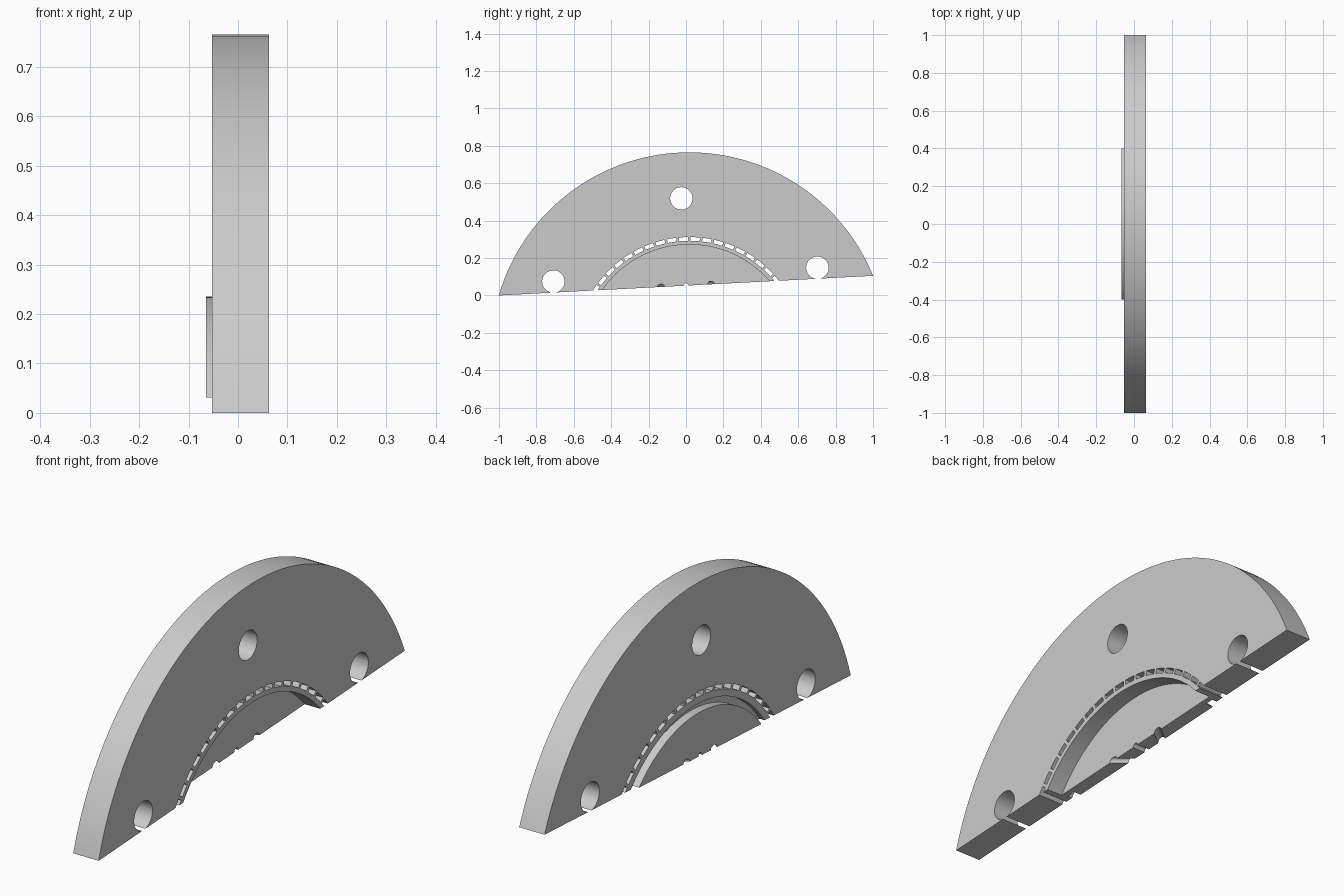
import bpy, bmesh
from math import sin, cos, pi, radians
from mathutils import Matrix

cube = bpy.data.objects.get("Cube")
if cube:
    bpy.data.objects.remove(cube, do_unlink=True)

CHORD = 0.349          # height of the flat cut above the arc centre
SEGMENTS = 180

grey = bpy.data.materials.new("plain_grey")
grey.use_nodes = True
grey.diffuse_color = (0.6, 0.6, 0.6, 1)
grey.node_tree.nodes["Principled BSDF"].inputs["Base Color"].default_value = (0.6, 0.6, 0.6, 1)


def make_object(name, bm):
    bmesh.ops.recalc_face_normals(bm, faces=bm.faces)
    mesh = bpy.data.meshes.new(name)
    bm.to_mesh(mesh)
    bm.free()
    mesh.materials.append(grey)
    obj = bpy.data.objects.new(name, mesh)
    bpy.context.collection.objects.link(obj)
    return obj


def polar(x, r, a):
    """Point at angle a from the upward direction, around the x axis."""
    return (x, r * sin(a), r * cos(a))


def lathe(bm, profile):
    """Spin a (radius, x) profile around x, closing it with flat discs."""
    rings = [[bm.verts.new(polar(x, r, 2 * pi * i / SEGMENTS)) for i in range(SEGMENTS)]
             for r, x in profile]
    for a, b in zip(rings, rings[1:]):
        for i in range(SEGMENTS):
            j = (i + 1) % SEGMENTS
            bm.faces.new((a[i], a[j], b[j], b[i]))
    bm.faces.new(rings[0])
    bm.faces.new(rings[-1])


def add_drill(bm, radius, x, y, z, depth, tilt=0):
    m = (Matrix.Translation((x, y, z)) @ Matrix.Rotation(tilt, 4, 'Z')
         @ Matrix.Rotation(pi / 2, 4, 'Y'))
    bmesh.ops.create_cone(bm, cap_ends=True, segments=40, radius1=radius,
                          radius2=radius, depth=depth, matrix=m)


def add_slot(bm, r0, r1, a0, a1, steps=4):
    """Curved block that cuts one dash of the perforated ring."""
    angles = [a0 + (a1 - a0) * i / steps for i in range(steps + 1)]
    outline = [(r1, a) for a in angles] + [(r0, a) for a in reversed(angles)]
    back, front = [[bm.verts.new(polar(x, r, a)) for r, a in outline] for x in (-0.2, 0.2)]
    n = len(outline)
    bm.faces.new(back)
    bm.faces.new(front)
    for i in range(n):
        j = (i + 1) % n
        bm.faces.new((back[i], back[j], front[j], front[i]))


def cut(obj, cutter):
    mod = obj.modifiers.new("cut", 'BOOLEAN')
    mod.operation = 'DIFFERENCE'
    mod.solver = 'EXACT'
    mod.object = cutter
    bpy.context.view_layer.objects.active = obj
    bpy.ops.object.modifier_apply(modifier=mod.name)
    bpy.data.objects.remove(cutter, do_unlink=True)


# Stepped disc: raised centre and groove on one side, deep pocket on the other
bm = bmesh.new()
lathe(bm, [(0.531, -0.065), (0.531, -0.03), (0.56, -0.03), (0.56, -0.053),
           (1.061, -0.053), (1.061, 0.063), (0.568, 0.063), (0.568, -0.008)])
plate = make_object("segment_plate", bm)

# Flat cut that leaves only the top segment
bm = bmesh.new()
bmesh.ops.create_cube(bm, size=1, matrix=Matrix.Translation((0, 0, CHORD - 1))
                      @ Matrix.Diagonal((1, 3, 2, 1)))
cut(plate, make_object("chord_cutter", bm))

# Bolt holes, perforated ring and the small grooves along the flat edge
bm = bmesh.new()
for a in (-60, 0, 60):
    add_drill(bm, 0.06, *polar(0, 0.816, radians(a)), 0.5)
for k in range(-9, 10):
    add_slot(bm, 0.588, 0.608, radians(6 * k - 2.35), radians(6 * k + 2.35))
add_drill(bm, 0.013, -0.036, 0, CHORD, 0.18)
for side in (-1, 1):
    add_drill(bm, 0.016, -0.036, side * 0.112, CHORD, 0.18, side * radians(38))
cut(plate, make_object("opening_cutter", bm))

# Set the plate at its slight tilt
plate.data.transform(Matrix.Translation((0, 0.018, -0.296)) @ Matrix.Rotation(radians(3), 4, 'X'))
bpy.ops.object.select_all(action='DESELECT')
plate.select_set(True)
bpy.context.view_layer.objects.active = plate
bpy.ops.object.shade_smooth_by_angle(angle=radians(30))
